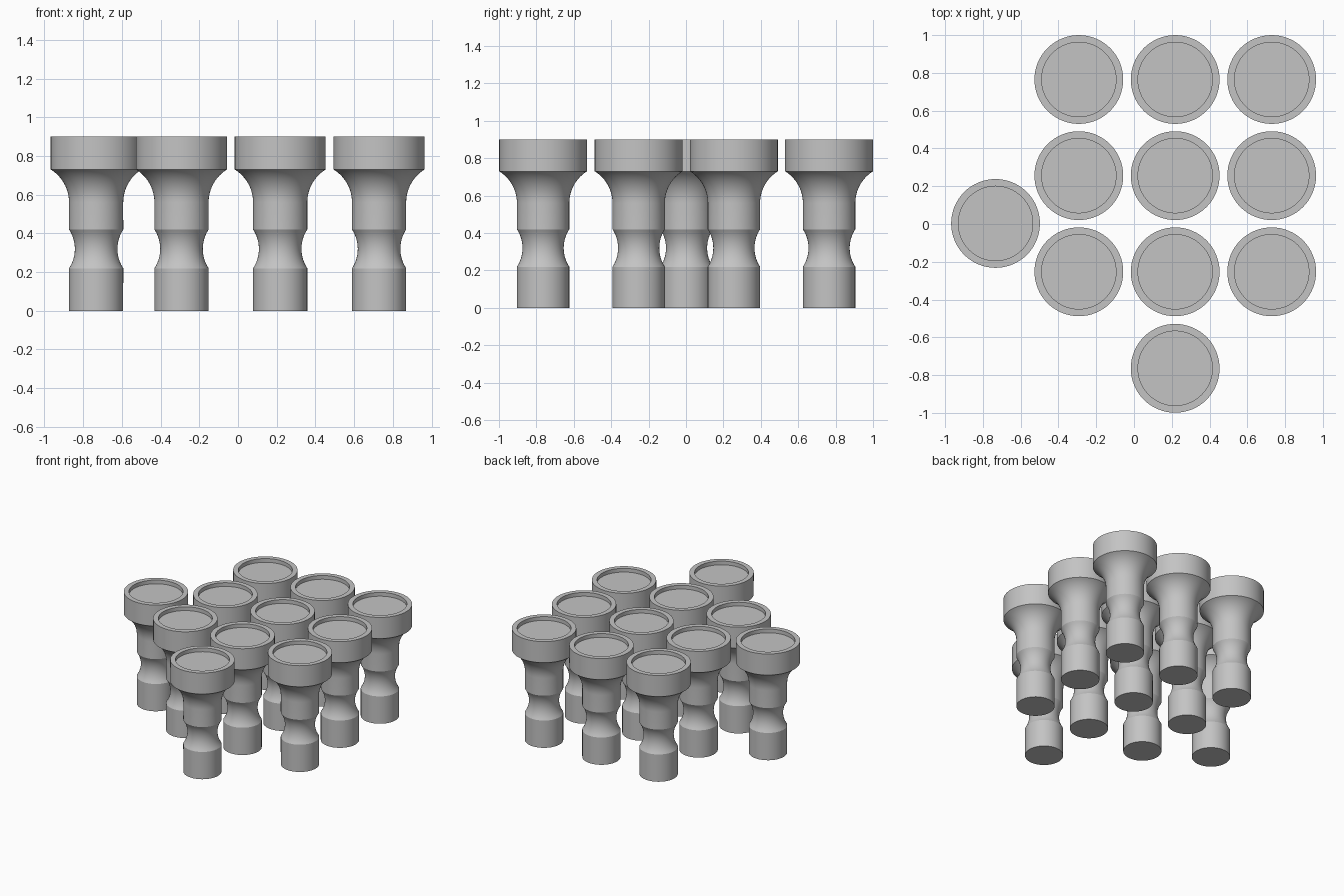
import bpy, bmesh, math

if "Cube" in bpy.data.objects:
    bpy.data.objects.remove(bpy.data.objects["Cube"])

SEGMENTS = 64
GREY = bpy.data.materials.new("grey")
GREY.diffuse_color = (0.55, 0.55, 0.55, 1)
GREY.use_nodes = True
GREY.node_tree.nodes["Principled BSDF"].inputs["Base Color"].default_value = GREY.diffuse_color


def arc(cx, cz, radius, a0, a1, steps):
    """Points on a concave arc bulging towards the axis; angles in degrees from -r."""
    pts = []
    for i in range(steps + 1):
        a = math.radians(a0 + (a1 - a0) * i / steps)
        pts.append((cx - radius * math.cos(a), cz + radius * math.sin(a)))
    return pts


# Half profile (radius, height): foot, waist, collar, flare, cup, recessed top
waist = arc(0.292, 0.32, 0.182, -33.4, 33.4, 12)
flare = arc(0.34, 0.56, 0.20, 0, 58.3, 12)
profile = [(0.14, 0.0)] + waist + flare + [
    (0.235, 0.9), (0.197, 0.9), (0.197, 0.87)]


def peg_mesh():
    bm = bmesh.new()
    rings = []
    for r, z in profile:
        rings.append([bm.verts.new((r * math.cos(2 * math.pi * k / SEGMENTS),
                                    r * math.sin(2 * math.pi * k / SEGMENTS), z))
                      for k in range(SEGMENTS)])
    for low, high in zip(rings, rings[1:]):
        for k in range(SEGMENTS):
            n = (k + 1) % SEGMENTS
            bm.faces.new((low[k], low[n], high[n], high[k]))
    bm.faces.new(rings[0][::-1])   # underside
    bm.faces.new(rings[-1])        # recess floor
    bmesh.ops.recalc_face_normals(bm, faces=bm.faces)
    mesh = bpy.data.meshes.new("peg")
    bm.to_mesh(mesh)
    bm.free()
    mesh.materials.append(GREY)
    return mesh


# Three by three block plus one peg in front and one at the left
spots = [(x, y) for y in (0.765, 0.256, -0.253) for x in (-0.292, 0.218, 0.729)]
spots += [(0.218, -0.764), (-0.733, 0.003)]

mesh = peg_mesh()
for i, (x, y) in enumerate(spots):
    peg = bpy.data.objects.new(f"peg_{i + 1}", mesh)
    peg.location = (x, y, 0)
    bpy.context.collection.objects.link(peg)

# Smooth the round walls, keep rims and steps crisp
bpy.context.view_layer.objects.active = peg
peg.select_set(True)
bpy.ops.object.shade_smooth_by_angle(angle=math.radians(30))
